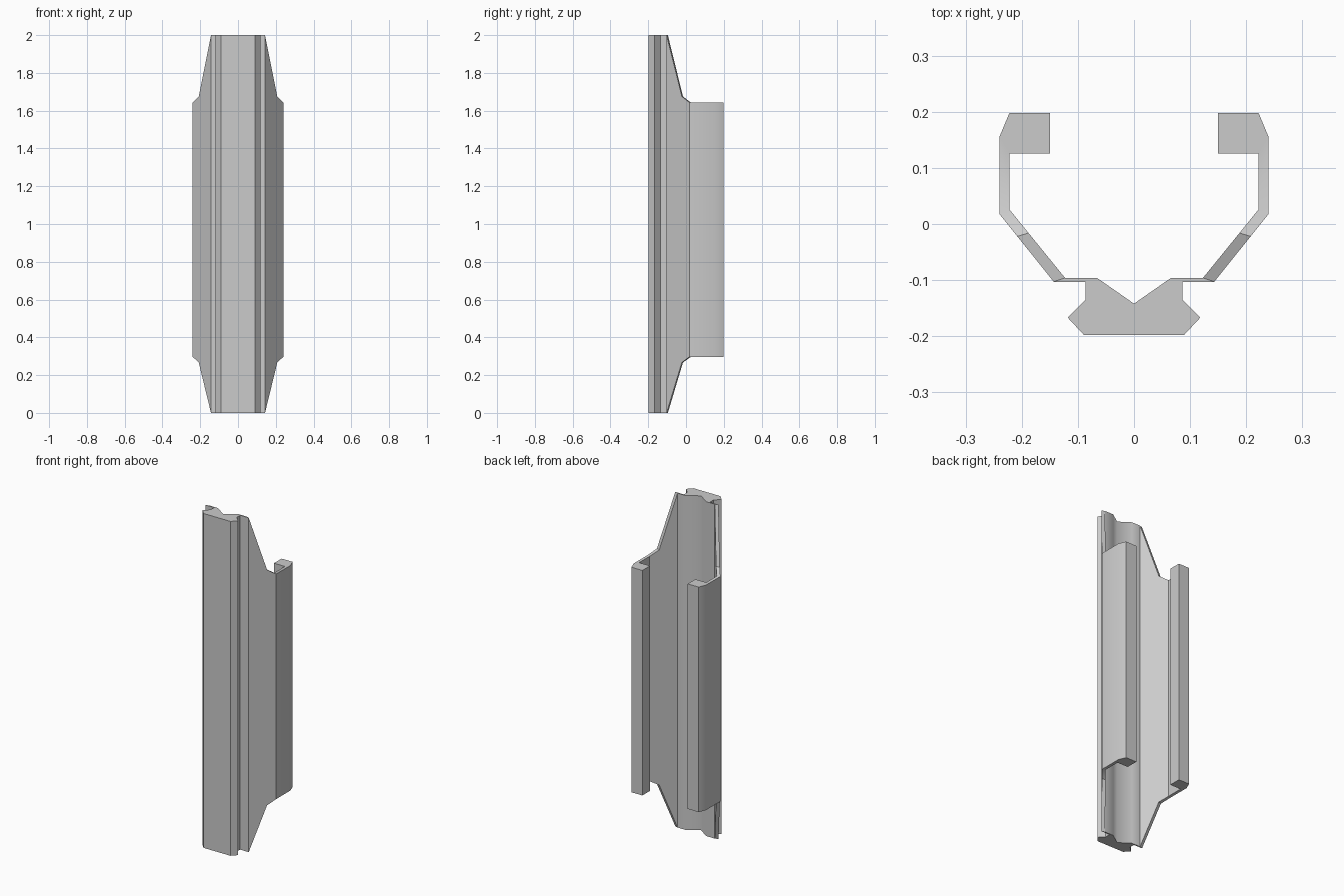
import bpy, bmesh, math

if "Cube" in bpy.data.objects:
    bpy.data.objects.remove(bpy.data.objects["Cube"])

# End heights (bottom, top): full-length spine, slanted cut kink, clip arm
LEVELS = [(0.0, 2.0), (0.267, 1.675), (0.297, 1.643)]

# Right half of the cross-section, counter-clockwise: x, y, level
PROFILE = [
    (0, -.198, 0), (.089, -.198, 0), (.118, -.167, 0), (.086, -.135, 0),
    (.086, -.103, 0), (.143, -.103, 0), (.208, -.022, 1), (.24, .018, 2),
    (.24, .155, 2), (.222, .198, 2), (.15, .198, 2), (.15, .126, 2),
    (.222, .126, 2), (.222, .026, 2), (.188, -.016, 1), (.123, -.096, 0),
    (.066, -.096, 0), (0, -.142, 0),
]

# Cap regions: spine, steep cut, shallow cut, hooked arm
CAPS = [[0, 1, 2, 3, 4, 5, 15, 16, 17], [5, 6, 14, 15],
        [6, 7, 13, 14], list(range(7, 14))]

bm = bmesh.new()
low = [bm.verts.new((x, y, LEVELS[k][0])) for x, y, k in PROFILE]
high = [bm.verts.new((x, y, LEVELS[k][1])) for x, y, k in PROFILE]

# Long side walls, left open on the symmetry plane
for i in range(len(PROFILE) - 1):
    bm.faces.new((low[i], low[i + 1], high[i + 1], high[i]))

# Top and bottom ends
for cap in CAPS:
    bm.faces.new([high[i] for i in cap])
    bm.faces.new([low[i] for i in reversed(cap)])

mesh = bpy.data.meshes.new("clip_rail")
bm.to_mesh(mesh)
bm.free()
rail = bpy.data.objects.new("clip_rail", mesh)
bpy.context.collection.objects.link(rail)

# Smooth the shallow bends only
bpy.context.view_layer.objects.active = rail
rail.select_set(True)
bpy.ops.object.shade_smooth_by_angle(angle=math.radians(36))

# Left half
mirror = rail.modifiers.new("mirror", 'MIRROR')
mirror.use_clip = True
mirror.merge_threshold = 0.0005
